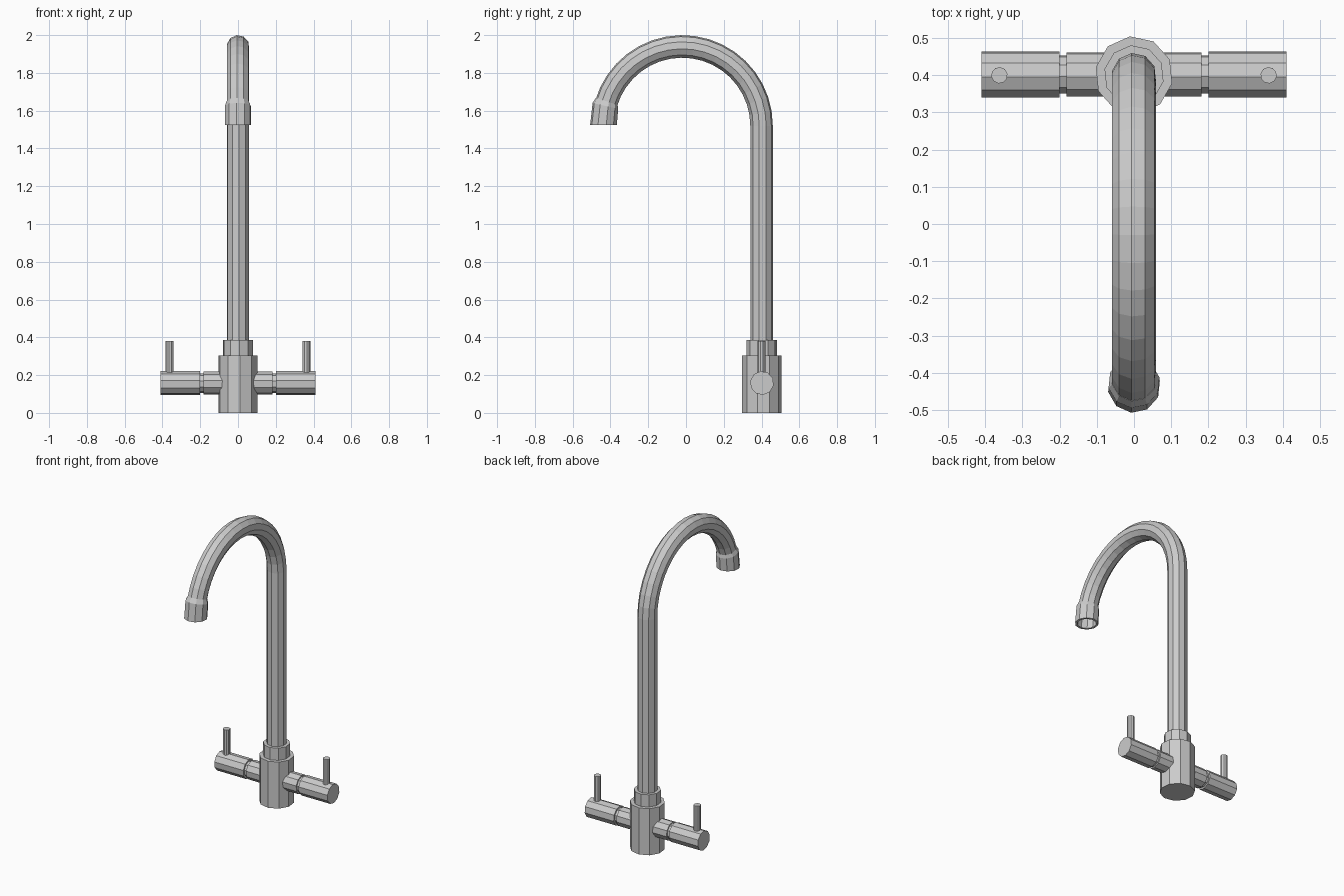
import bpy, bmesh
from math import sin, cos, radians, pi
from mathutils import Vector

if "Cube" in bpy.data.objects:
    bpy.data.objects.remove(bpy.data.objects["Cube"])

SIDES = 10
PHASE = radians(96)


def loft(name, stations, axis="yz"):
    """Skin rings given as (centre, tilt in degrees about x, radius); cap both ends."""
    bm = bmesh.new()
    rings = []
    for centre, tilt, r in stations:
        t = radians(tilt)
        u, v = Vector((1, 0, 0)), Vector((0, cos(t), sin(t)))
        if axis == "x":
            u, v = Vector((0, 1, 0)), Vector((0, 0, 1))
        ring = []
        for i in range(SIDES):
            a = PHASE + 2 * pi * i / SIDES
            ring.append(bm.verts.new(Vector(centre) + r * (u * cos(a) + v * sin(a))))
        rings.append(ring)
    for a, b in zip(rings, rings[1:]):
        for i in range(SIDES):
            j = (i + 1) % SIDES
            bm.faces.new((a[i], a[j], b[j], b[i]))
    bm.faces.new(rings[0][::-1])
    bm.faces.new(rings[-1])
    bmesh.ops.recalc_face_normals(bm, faces=bm.faces)
    mesh = bpy.data.meshes.new(name)
    bm.to_mesh(mesh)
    bm.free()
    ob = bpy.data.objects.new(name, mesh)
    bpy.context.collection.objects.link(ob)
    return ob


def upright(name, x, profile):
    return loft(name, [((x, 0.4, z), 0, r) for z, r in profile])


def mirror_x(ob):
    ob.modifiers.new("mirror", "MIRROR").use_axis = (True, False, False)


def bend(t):
    return (0, -0.02 + 0.42 * cos(radians(t)), 1.52 + 0.42 * sin(radians(t)))


# Body with stepped collar
upright("body", 0, [(0, 0.105), (0.305, 0.105), (0.305, 0.081), (0.385, 0.081)])

# Swan-neck pipe
steps = 18
pipe = [((0, 0.4, 0.37), 0, 0.06)]
pipe += [(bend(164 * i / steps), 164 * i / steps, 0.06) for i in range(steps + 1)]
loft("spout_pipe", pipe)

# Flared, hollow nozzle with a level mouth
tip = (0, -0.437, 1.525)
loft("nozzle", [(bend(162), 162, 0.06), (bend(165.5), 167, 0.07),
                (tip, 180, 0.071), (tip, 180, 0.057),
                ((0, -0.43, 1.585), 175, 0.057)])

# Side valve with groove and turning handle
valve = [(0.075, 0.061), (0.182, 0.061), (0.182, 0.052), (0.2, 0.052),
         (0.2, 0.063), (0.41, 0.063)]
mirror_x(loft("side_valve", [((x, 0.402, 0.158), 0, r) for x, r in valve], axis="x"))

# Lever pins
mirror_x(upright("lever_pin", 0.362, [(0.19, 0.022), (0.38, 0.022)]))
